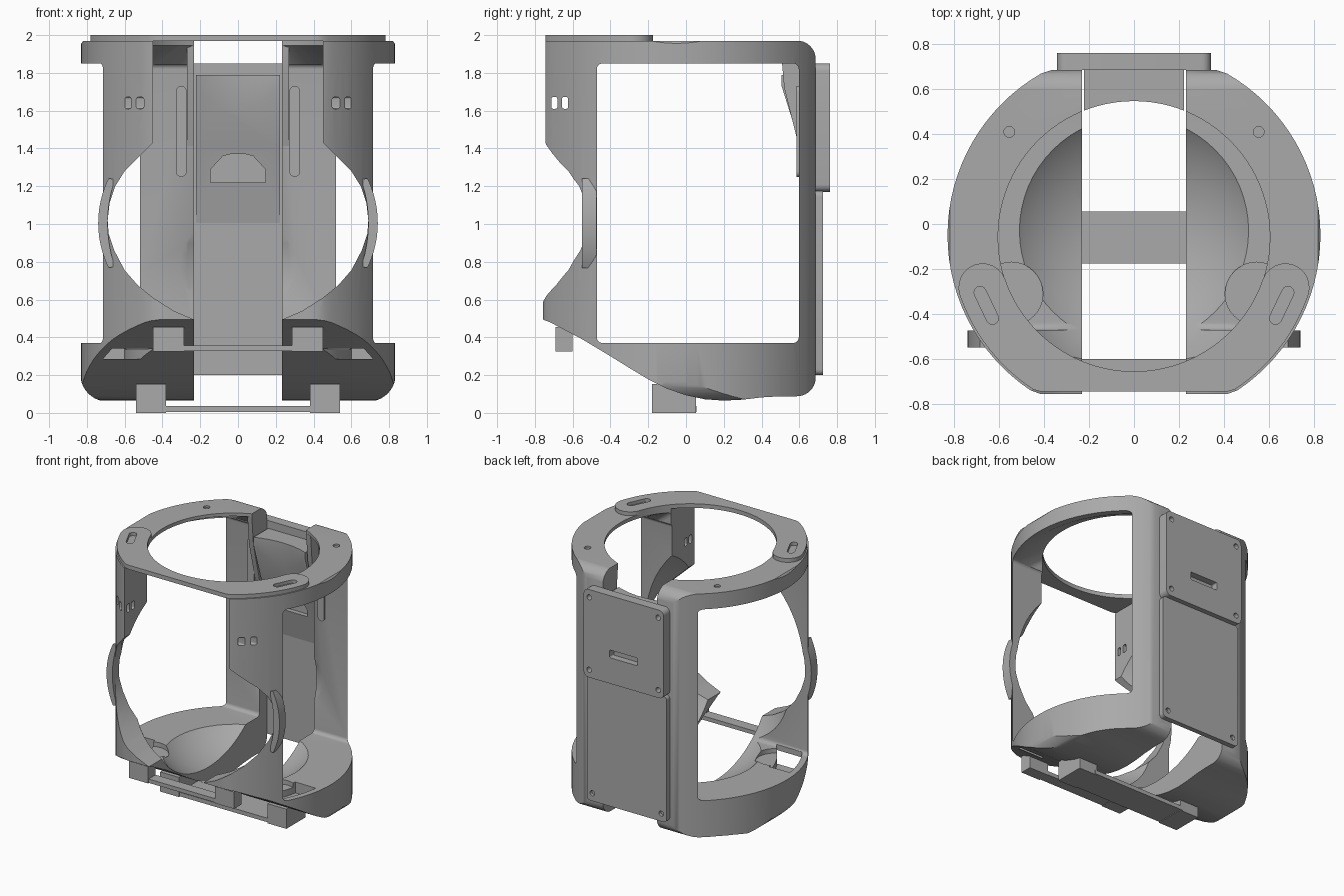
import bpy, bmesh, math
from mathutils import Matrix, Vector

cube = bpy.data.objects.get("Cube")
if cube:
    bpy.data.objects.remove(cube, do_unlink=True)

grey = bpy.data.materials.new("plain grey")
grey.use_nodes = True
colour = (0.4, 0.4, 0.4, 1)
grey.diffuse_color = colour
grey.node_tree.nodes["Principled BSDF"].inputs["Base Color"].default_value = colour

CY = -0.05  # centre of the round plan


def add(name, bm):
    bmesh.ops.recalc_face_normals(bm, faces=bm.faces)
    me = bpy.data.meshes.new(name)
    bm.to_mesh(me)
    bm.free()
    me.materials.append(grey)
    ob = bpy.data.objects.new(name, me)
    bpy.context.scene.collection.objects.link(ob)
    return ob


def prism(name, pts, axis, lo, hi):
    """Extrude a 2D outline along the named axis."""
    place = {"x": lambda a, b, h: (h, a, b),
             "y": lambda a, b, h: (a, h, b),
             "z": lambda a, b, h: (a, b, h)}[axis]
    bm = bmesh.new()
    low = [bm.verts.new(place(a, b, lo)) for a, b in pts]
    high = [bm.verts.new(place(a, b, hi)) for a, b in pts]
    bm.faces.new(low)
    bm.faces.new(high)
    for i in range(len(pts)):
        j = (i + 1) % len(pts)
        bm.faces.new((low[i], low[j], high[j], high[i]))
    return add(name, bm)


def ellipsoid(name, centre, radii, cut_below=None):
    """Ellipsoid, optionally with everything under a height removed."""
    bm = bmesh.new()
    bmesh.ops.create_uvsphere(bm, u_segments=64, v_segments=32, radius=1,
                              matrix=Matrix.Translation(centre) @ Matrix.Diagonal((*radii, 1)))
    if cut_below is not None:
        cut = bmesh.ops.bisect_plane(bm, geom=bm.verts[:] + bm.edges[:] + bm.faces[:],
                                     plane_co=(0, 0, cut_below), plane_no=(0, 0, 1), clear_inner=True)
        rim = [e for e in cut["geom_cut"] if isinstance(e, bmesh.types.BMEdge)]
        bmesh.ops.holes_fill(bm, edges=rim, sides=0)
    return add(name, bm)


def arc(cx, cy, r, a0, a1, n):
    return [(cx + r * math.cos(math.radians(a0 + (a1 - a0) * i / n)),
             cy + r * math.sin(math.radians(a0 + (a1 - a0) * i / n))) for i in range(n + 1)]


def disc(r, cx=0, cy=CY, n=96):
    return arc(cx, cy, r, 0, 360, n)[:-1]


def rect(a0, a1, b0, b1, r=0):
    if not r:
        return [(a0, b0), (a1, b0), (a1, b1), (a0, b1)]
    return (arc(a1 - r, b1 - r, r, 0, 90, 6) + arc(a0 + r, b1 - r, r, 90, 180, 6)
            + arc(a0 + r, b0 + r, r, 180, 270, 6) + arc(a1 - r, b0 + r, r, 270, 360, 6))


def mirror_x(pts):
    return pts + [(-a, b) for a, b in reversed(pts)]


def boolean(ob, tool, op="DIFFERENCE"):
    mod = ob.modifiers.new("cut", "BOOLEAN")
    mod.operation, mod.solver, mod.object = op, "EXACT", tool
    bpy.ops.object.select_all(action="DESELECT")
    bpy.context.view_layer.objects.active = ob
    ob.select_set(True)
    bpy.ops.object.modifier_apply(modifier=mod.name)
    bpy.data.objects.remove(tool, do_unlink=True)


# Outer body: round plan with flats, trimmed by side and front outlines
plan = [(x, max(-0.757, min(0.685, y))) for x, y in disc(0.83)]
body = prism("body_shell", plan, "z", 0, 1.97)
side = [(-0.8, 0.51), (-0.72, 0.48), (-0.55, 0.39), (-0.4, 0.3), (-0.3, 0.238), (-0.2, 0.178),
        (-0.1, 0.128), (0, 0.093), (0.1, 0.072), (0.2, 0.065), (0.3, 0.07), (0.4, 0.082), (0.5, 0.088)]
side += arc(0.587, 0.188, 0.1, -90, 0, 10) + arc(0.587, 1.871, 0.1, 0, 90, 10) + [(-0.8, 1.971)]
boolean(body, prism("trim", side, "x", -1, 1), "INTERSECT")
front = arc(0.69, 0.205, 0.145, -90, 0, 10) + [(0.835, 1.95), (0.81, 1.98)]
boolean(body, prism("trim", mirror_x(front), "y", -1, 1), "INTERSECT")

# Hollow: lower bowl, top hole and the sloping underside of the ring
boolean(body, ellipsoid("bowl", (0, -0.03, 0.78), (0.7, 0.7, 0.6)))
boolean(body, prism("hole", disc(0.605, cy=-0.058), "z", 1.83, 2.1))
bm = bmesh.new()
bmesh.ops.create_cone(bm, cap_ends=True, segments=96, radius1=0.79, radius2=0.6, depth=0.1,
                      matrix=Matrix.Translation((0, CY, 1.895)))
for v in bm.verts:
    v.co.y = max(-0.46, min(0.597, v.co.y))
boolean(body, add("ring_hollow", bm))

# Side windows, centre gap and front opening flaring inward
boolean(body, prism("window", rect(-0.472, 0.597, 0.37, 1.85, 0.03), "x", -1, 1))
boolean(body, prism("gap", rect(-0.232, 0.232, -1, 2.1), "y", -1, 1))
opening = [(0.2, 0.48), (0.34, 0.54), (0.45, 0.61), (0.53, 0.675), (0.6, 0.755), (0.655, 0.86),
           (0.685, 0.95), (0.69, 1.02), (0.68, 1.11), (0.65, 1.2), (0.6, 1.28), (0.45, 1.43), (0.45, 2.1)]
boolean(body, prism("opening", mirror_x(opening), "y", -1, -0.4))
boolean(body, ellipsoid("flare", (0, -0.2, 1.0), (0.725, 0.8, 0.85), 1.03))

for s in (-1, 1):
    # Floor pockets, open below at the front, and small marks on the ring
    pocket = arc(0, CY, 0.785, -8, -32, 12) + arc(0, CY, 0.61, -43, -10, 12)
    boolean(body, prism("pocket", [(s * x, y) for x, y in pocket], "z", 0.285, 0.5))
    boolean(body, prism("round_pocket", disc(0.14, s * 0.545, -0.31, 32), "z", 0.335, 0.5))
    boolean(body, prism("mark", disc(0.024, s * 0.555, 0.41, 20), "z", 1.955, 2.1))
    # Paired slots running sideways through the front columns
    for y in (-0.697, -0.64):
        slot = rect(y - 0.016, y + 0.016, 1.61, 1.672, 0.01)
        boolean(body, prism("slot", slot, "x", *sorted((s * 0.4, s * 0.8))))

# Top plate: half ring with rounded ears and a slot in each ear
mid, half = 0.713, 0.107
start, end = 199, 341
cx = mid * math.cos(math.radians(end))
cy = CY + mid * math.sin(math.radians(end))
outline = arc(0, CY, mid + half, start, end, 60)
outline += arc(cx, cy, half, end, end + 180, 12)[1:-1]
outline += arc(0, CY, mid - half, end, start, 60)
outline += arc(-cx, cy, half, start - 180, start, 12)[1:-1]
top_plate = prism("top_plate", [(x, max(-0.745, y)) for x, y in outline], "z", 1.968, 2.0)
for s in (-1, 1):
    a, b = Vector((s * 0.685, -0.305)), Vector((s * 0.63, -0.42))
    t = math.degrees(math.atan2(a.y - b.y, a.x - b.x))
    slot = arc(a.x, a.y, 0.027, t - 90, t + 90, 8) + arc(b.x, b.y, 0.027, t + 90, t + 270, 8)
    boolean(top_plate, prism("slot", slot, "z", 1.975, 2.1))

parts = [body, top_plate]

# Back plates with screw holes and a connector slot
upper = prism("upper_back_plate", rect(-0.342, 0.342, 1.17, 1.85, 0.04), "y", 0.686, 0.762)
lower = prism("lower_back_plate", rect(-0.342, 0.342, 0.2, 1.175, 0.03), "y", 0.686, 0.724)
boolean(upper, prism("slot", rect(-0.12, 0.12, 1.37, 1.43, 0.01), "y", 0.71, 0.8))
for plate, rows in ((upper, (1.23, 1.79)), (lower, (0.26,))):
    for z in rows:
        for s in (-1, 1):
            boolean(plate, prism("screw", disc(0.02, s * 0.295, z, 16), "y", 0.7, 0.8))
parts += [upper, lower]

# Insert that closes the back gap, hollowed by the round bore
insert = prism("back_insert", [(0.687, 1.0), (0.687, 1.79), (0.5, 1.79),
                               (0.5, 1.75), (0.61, 1.4)], "x", -0.222, 0.222)
boolean(insert, prism("bore", disc(0.605, cy=-0.058), "z", 0.9, 2))
port = mirror_x([(0.145, 1.22), (0.145, 1.29), (0.08, 1.36), (0.04, 1.37)])
boolean(insert, prism("port", port, "y", 0.5, 0.68))
parts.append(insert)

for s, word in ((-1, "right"), (1, "left")):
    # Braces under the ring and raised strips on the back columns
    wedge = [(0.6, 1.4), (0.6, 1.95), (0.5, 1.95), (0.52, 1.72)]
    brace = prism(word + "_brace", wedge, "x", *sorted((s * 0.232, s * 0.27)))
    boolean(brace, prism("bore", disc(0.605, cy=-0.058), "z", 1, 2))
    strip = rect(s * 0.3 - 0.028, s * 0.3 + 0.028, 1.25, 1.73, 0.027)
    parts += [brace, prism(word + "_strip", strip, "y", 0.585, 0.61)]
    # Crescent rims beside the front opening
    rim = [(s * x, z) for x, z in arc(0.2, 1.005, 0.54, -26, 26, 20) + arc(-0.02, 1.005, 0.71, 19, -19, 20)]
    parts.append(prism(word + "_rim", rim, "y", -0.55, -0.474))
    # Feet blocks
    parts.append(prism(word + "_bottom_foot", rect(*sorted((s * 0.38, s * 0.54)), 0, 0.152), "y", -0.18, 0.052))
    parts.append(prism(word + "_front_foot", rect(*sorted((s * 0.285, s * 0.45)), 0.325, 0.455), "y", -0.69, -0.6))

# Cross bars joining the two halves
parts.append(prism("bottom_bar", rect(-0.4, 0.4, 0.005, 0.036), "y", -0.175, 0.055))
parts.append(prism("front_bar", rect(-0.4, 0.4, 0.328, 0.358), "y", -0.685, -0.6))

bpy.ops.object.select_all(action="DESELECT")
for ob in parts:
    ob.select_set(True)
bpy.context.view_layer.objects.active = body
bpy.ops.object.shade_smooth_by_angle(angle=math.radians(32))
